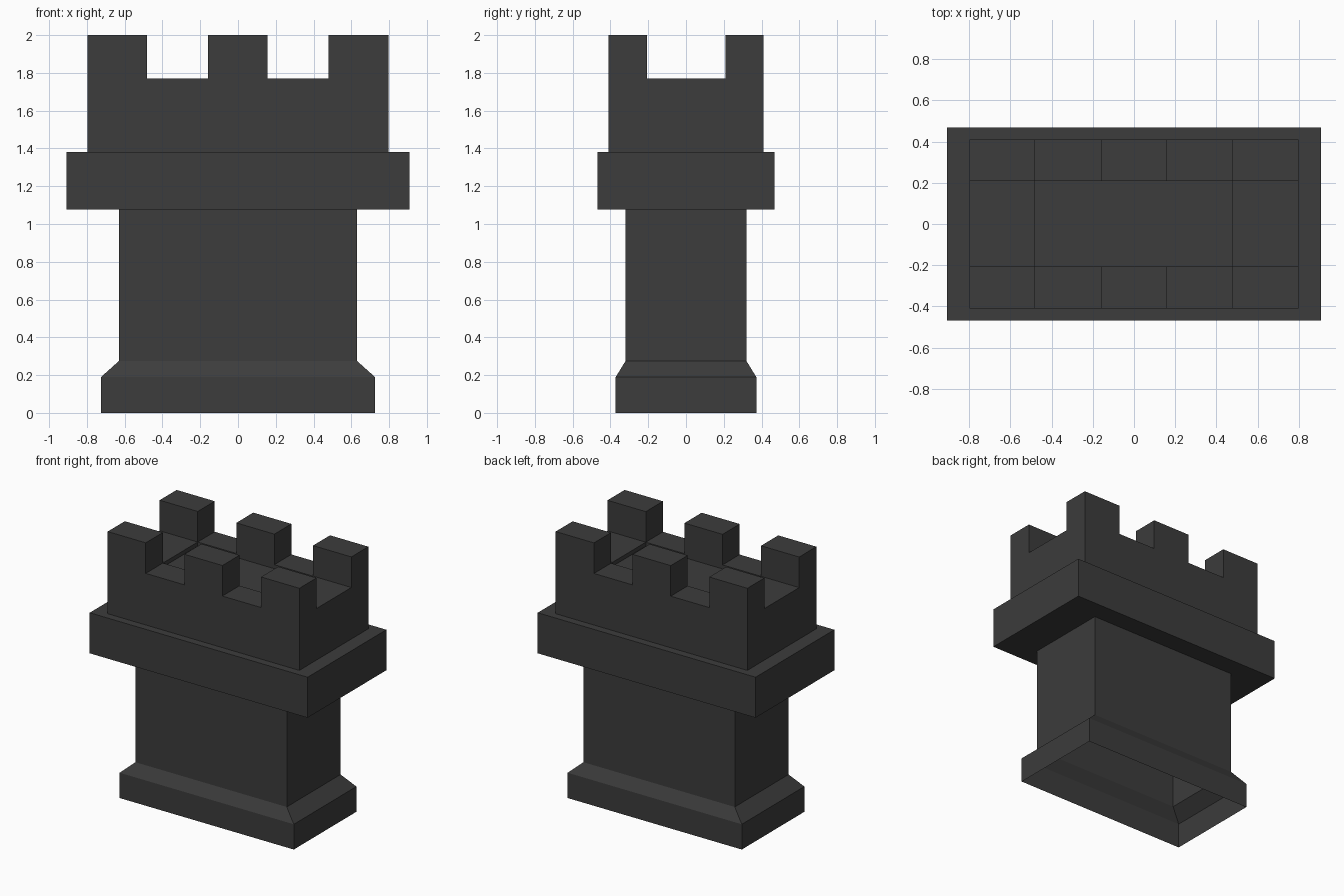
import bpy, bmesh

if "Cube" in bpy.data.objects:
    bpy.data.objects.remove(bpy.data.objects["Cube"])

mat = bpy.data.materials.new("charcoal grey")
mat.diffuse_color = (0.045, 0.045, 0.045, 1)
mat.use_nodes = True
mat.node_tree.nodes["Principled BSDF"].inputs["Base Color"].default_value = mat.diffuse_color


def finish(name, bm):
    me = bpy.data.meshes.new(name)
    bm.to_mesh(me)
    bm.free()
    me.materials.append(mat)
    ob = bpy.data.objects.new(name, me)
    bpy.context.collection.objects.link(ob)
    return ob


def tier_shell(name, tiers):
    """Open rectangular shell through (half x, half y, z) rings, bottom to top."""
    bm = bmesh.new()
    rings = [[bm.verts.new((sx * hx, sy * hy, z))
              for sx, sy in ((-1, -1), (1, -1), (1, 1), (-1, 1))]
             for hx, hy, z in tiers]
    for lo, hi in zip(rings, rings[1:]):
        for i in range(4):
            j = (i + 1) % 4
            bm.faces.new((lo[i], lo[j], hi[j], hi[i]))
    return finish(name, bm)


# Hollow base, sloped shoulder and shaft, then the wide ledge
tier_shell("base_and_shaft", [(0.725, 0.372, 0), (0.725, 0.372, 0.19),
                              (0.63, 0.32, 0.275), (0.63, 0.32, 1.077)])
tier_shell("ledge", [(0.63, 0.32, 1.077), (0.907, 0.468, 1.077),
                     (0.907, 0.468, 1.382), (0.798, 0.41, 1.382)])

# Crown: walls, with a grid of cells as its top
tier_shell("crown_walls", [(0.798, 0.41, 1.382), (0.798, 0.41, 1.77)])
xs = (-0.798, -0.481, -0.16, 0.157, 0.479, 0.798)
ys = (-0.41, -0.206, 0.208, 0.41)
bm = bmesh.new()
grid = [[bm.verts.new((x, y, 1.77)) for y in ys] for x in xs]
merlons, pit = [], []
for i in range(5):
    for j in range(3):
        f = bm.faces.new((grid[i][j], grid[i + 1][j],
                          grid[i + 1][j + 1], grid[i][j + 1]))
        if j != 1 and i % 2 == 0:
            merlons.append(f)
        elif j == 1 and 0 < i < 4:
            pit.append(f)
pit = bmesh.ops.dissolve_faces(bm, faces=pit)["region"]

# Raise the merlons and sink the shallow roof floor
for faces, dz in ((merlons, 0.23), (pit, -0.03)):
    new = bmesh.ops.extrude_discrete_faces(bm, faces=faces)["faces"]
    for f in new:
        bmesh.ops.translate(bm, verts=list(f.verts), vec=(0, 0, dz))
finish("battlements", bm)
